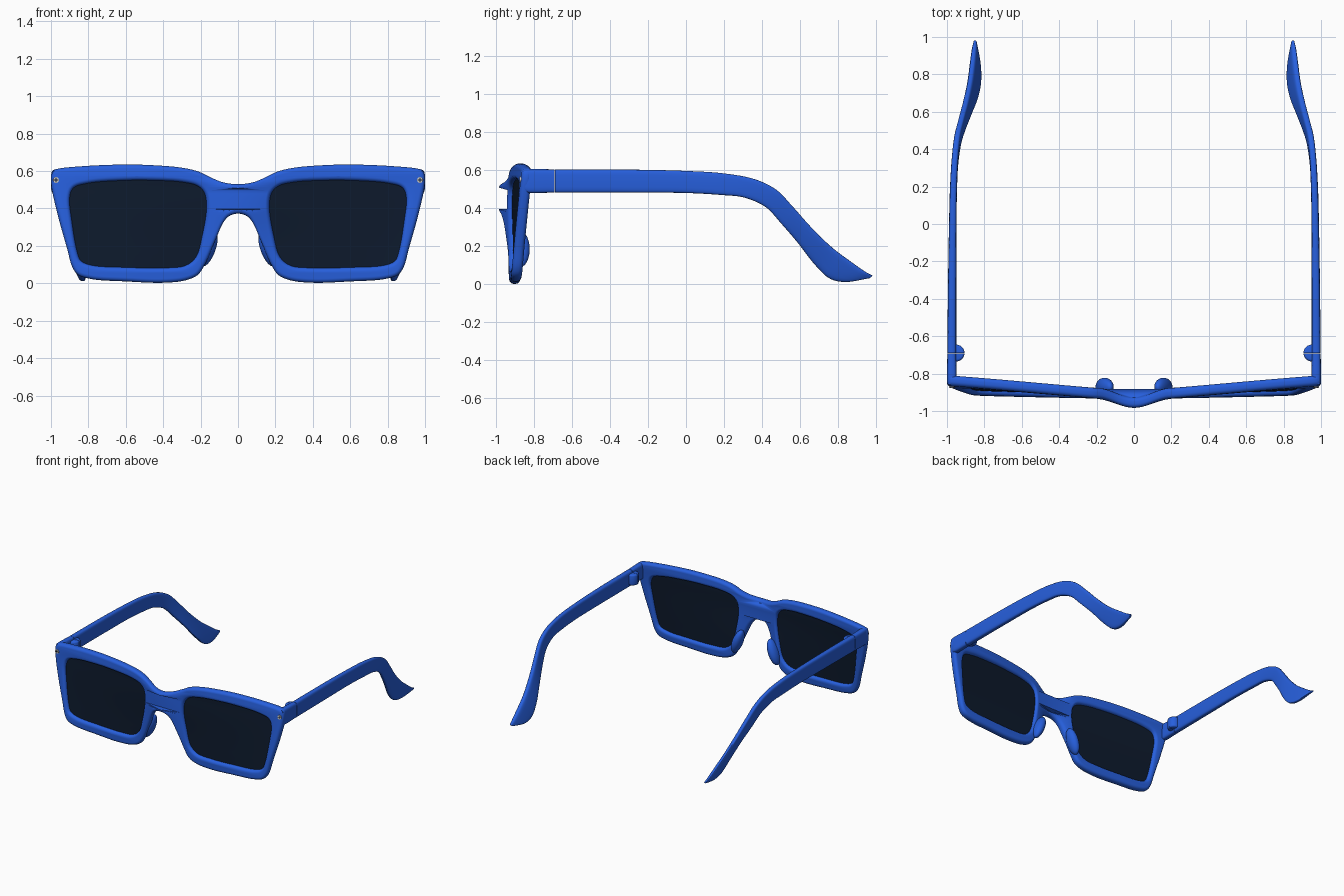
import bpy, bmesh, math
from mathutils import Vector, Matrix

if "Cube" in bpy.data.objects:
    bpy.data.objects.remove(bpy.data.objects["Cube"])


def material(name, color):
    m = bpy.data.materials.new(name)
    m.diffuse_color = (*color, 1)
    m.use_nodes = True
    m.node_tree.nodes["Principled BSDF"].inputs["Base Color"].default_value = m.diffuse_color
    return m


BLUE = material("blue_plastic", (0.02, 0.115, 0.72))
DARK = material("dark_lens", (0.004, 0.01, 0.025))


def smooth_path(pts, step, closed):
    """Centripetal Catmull-Rom through points of any dimension."""
    p = [Vector(q) for q in pts]
    n, out = len(p), []
    for i in range(n if closed else n - 1):
        b, c = p[i], p[(i + 1) % n]
        a = p[i - 1] if closed or i > 0 else b * 2 - c
        d = p[(i + 2) % n] if closed or i + 2 < n else c * 2 - b
        ab, bc, cd = [(v - u).length ** 0.5 for u, v in ((a, b), (b, c), (c, d))]
        m1 = (b - a) / ab * bc - (c - a) / (ab + bc) * bc + (c - b)
        m2 = (c - b) - (d - b) / (bc + cd) * bc + (d - c) / cd * bc
        k = max(2, round((c - b).length / step))
        for j in range(k):
            t = j / k
            out.append((2*t**3 - 3*t*t + 1) * b + (t**3 - 2*t*t + t) * m1
                       + (3*t*t - 2*t**3) * c + (t**3 - t*t) * m2)
    if not closed:
        out.append(p[-1])
    return out


def face_y(x, z):
    """Depth of the curved front at a given x and z."""
    x = abs(x)
    y = -0.905 + 0.065 * max(0, x - 0.2) / 0.75 * (0.2 + 0.8 * z / 0.6)
    if x < 0.2:
        y -= 0.025 * (1 + math.cos(math.pi * x / 0.2))
    return y


def add_object(name, bm, mat=None, mirror=False):
    bmesh.ops.recalc_face_normals(bm, faces=bm.faces)
    me = bpy.data.meshes.new(name)
    bm.to_mesh(me)
    bm.free()
    ob = bpy.data.objects.new(name, me)
    bpy.context.collection.objects.link(ob)
    if mat:
        me.materials.append(mat)
    if mirror:
        ob.modifiers.new("Mirror", 'MIRROR')
    return ob


def curved_plate(name, loops, mat, extrude, bevel, offset, dy=0, mirror=False):
    """Filled 2D outline with rounded edges, bent along the front."""
    cu = bpy.data.curves.new(name + "_outline", 'CURVE')
    cu.dimensions, cu.fill_mode = '2D', 'BOTH'
    cu.extrude, cu.bevel_depth, cu.bevel_resolution, cu.offset = extrude, bevel, 4, offset
    for loop in loops:
        s = cu.splines.new('POLY')
        s.points.add(len(loop) - 1)
        for pt, q in zip(s.points, loop):
            pt.co = (q[0], q[1], 0, 1)
        s.use_cyclic_u = True
    tmp = bpy.data.objects.new("tmp", cu)
    bpy.context.collection.objects.link(tmp)
    me = bpy.data.meshes.new_from_object(tmp.evaluated_get(bpy.context.evaluated_depsgraph_get()))
    bpy.data.objects.remove(tmp)
    bm = bmesh.new()
    bm.from_mesh(me)
    bmesh.ops.remove_doubles(bm, verts=bm.verts, dist=0.0002)
    for v in bm.verts:
        x, z, d = v.co
        v.co = (x, face_y(x, z) - d + dy, z)
    return add_object(name, bm, mat, mirror)


# Front frame with two lens openings
half = [(0.08, 0.54), (0.15, 0.568), (0.21, 0.597), (0.3, 0.618), (0.45, 0.631), (0.6, 0.635),
        (0.8, 0.628), (0.96, 0.613), (0.992, 0.602), (1.0, 0.575), (0.996, 0.51), (0.965, 0.37),
        (0.915, 0.19), (0.885, 0.085), (0.855, 0.045), (0.78, 0.022), (0.6, 0.01), (0.4, 0.003),
        (0.28, 0.016), (0.215, 0.045), (0.18, 0.095), (0.125, 0.22), (0.08, 0.322), (0.05, 0.358)]
outline = [(0, 0.53)] + half + [(0, 0.373)] + [(-x, z) for x, z in reversed(half)]
hole = [(0.6, 0.55), (0.8, 0.535), (0.88, 0.51), (0.9, 0.46), (0.888, 0.33), (0.86, 0.17),
        (0.84, 0.12), (0.78, 0.096), (0.6, 0.085), (0.4, 0.082), (0.28, 0.095), (0.225, 0.14),
        (0.19, 0.26), (0.168, 0.41), (0.18, 0.485), (0.215, 0.52), (0.3, 0.541), (0.45, 0.55)]
outer = smooth_path(outline, 0.015, True)
lens = smooth_path(hole, 0.015, True)
lens_left = [Vector((-q.x, q.y)) for q in reversed(lens)]
curved_plate("front_frame", [outer, lens, lens_left], BLUE, 0.006, 0.022, -0.022)

# Lenses
curved_plate("lens", [lens], DARK, 0.005, 0, 0.012, 0.0, True)


def loft(name, rows, step):
    """Rounded-box sections: y/z of top, y/z of bottom, x of top, x of bottom, half width."""
    bm, rings, n = bmesh.new(), [], 24
    for yt, zt, yb, zb, xt, xb, h in smooth_path(rows, step, False):
        top, bot = Vector((xt, yt, zt)), Vector((xb, yb, zb))
        mid, up = (top + bot) / 2, (top - bot) / 2
        side = Vector((1, 0, 0))
        ring = []
        for k in range(n):
            a = 2 * math.pi * k / n
            c, s = math.cos(a), math.sin(a)
            ring.append(bm.verts.new(mid + side * h * math.copysign(abs(c) ** 0.5, c)
                                     + up * math.copysign(abs(s) ** 0.5, s)))
        rings.append(ring)
    for r, q in zip(rings, rings[1:]):
        for k in range(n):
            bm.faces.new((r[k], r[(k + 1) % n], q[(k + 1) % n], q[k]))
    bm.faces.new(rings[0])
    bm.faces.new(rings[-1])
    return add_object(name, bm, BLUE, True)


# Hinge end pieces on the frame, then the folding temples
loft("end_piece", [(-0.858, 0.604, -0.858, 0.49, 0.974, 0.972, 0.022),
                   (-0.835, 0.607, -0.835, 0.482, 0.974, 0.974, 0.025),
                   (-0.692, 0.604, -0.692, 0.482, 0.974, 0.974, 0.024)], 0.03)
loft("temple", [(-0.689, 0.604, -0.689, 0.482, 0.974, 0.974, 0.024),
                (-0.3, 0.603, -0.3, 0.482, 0.972, 0.972, 0.022),
                (0.0, 0.596, 0.0, 0.48, 0.969, 0.969, 0.02),
                (0.2, 0.583, 0.18, 0.47, 0.965, 0.965, 0.019),
                (0.36, 0.553, 0.31, 0.455, 0.957, 0.957, 0.018),
                (0.475, 0.497, 0.42, 0.405, 0.945, 0.94, 0.018),
                (0.56, 0.41, 0.50, 0.32, 0.925, 0.915, 0.018),
                (0.66, 0.298, 0.59, 0.215, 0.9, 0.878, 0.018),
                (0.77, 0.192, 0.68, 0.1, 0.878, 0.843, 0.018),
                (0.87, 0.117, 0.76, 0.028, 0.865, 0.829, 0.018),
                (0.94, 0.068, 0.845, 0.012, 0.857, 0.83, 0.015),
                (0.982, 0.045, 0.965, 0.032, 0.851, 0.845, 0.007)], 0.025)

# Hinge knuckles, split at the fold line
for name, sign in (("hinge_front", -1), ("hinge_back", 1)):
    bm = bmesh.new()
    bmesh.ops.create_cone(bm, cap_ends=True, segments=40, radius1=0.045, radius2=0.045, depth=0.085,
                          matrix=Matrix.Translation((0.951, -0.69, 0.543)))
    rim = [e for e in bm.edges if abs(e.verts[0].co.z - e.verts[1].co.z) < 1e-4]
    bmesh.ops.bevel(bm, geom=rim, offset=0.012, segments=3, profile=0.5, affect='EDGES')
    for co, no in (((0, -0.69 + sign * 0.0015, 0), (0, -sign, 0)), ((0.975, 0, 0), (1, 0, 0))):
        cut = bmesh.ops.bisect_plane(bm, geom=bm.verts[:] + bm.edges[:] + bm.faces[:], plane_co=co,
                                     plane_no=no, clear_outer=True)
        bmesh.ops.holes_fill(bm, edges=[e for e in bm.edges if e.is_boundary])
    add_object(name, bm, BLUE, True)

# Nose pads
bm = bmesh.new()
bmesh.ops.create_uvsphere(bm, u_segments=32, v_segments=20, radius=1,
                          matrix=Matrix.Translation((0.157, -0.872, 0.185))
                          @ Matrix.Rotation(math.radians(-20), 4, 'Y')
                          @ Matrix.Diagonal((0.037, 0.05, 0.1, 1)))
add_object("nose_pad", bm, BLUE, True)

# Corner screws with crossed slots
sx, sz = 0.973, 0.552
sy = face_y(sx, sz) - 0.027
bm = bmesh.new()
bmesh.ops.create_cone(bm, cap_ends=True, segments=24, radius1=0.016, radius2=0.016, depth=0.012,
                      matrix=Matrix.Translation((sx, sy, sz)) @ Matrix.Rotation(math.pi / 2, 4, 'X'))
add_object("screw", bm, None, True)
bm = bmesh.new()
for size in ((0.026, 0.014, 0.004, 1), (0.004, 0.014, 0.026, 1)):
    bmesh.ops.create_cube(bm, size=1, matrix=Matrix.Translation((sx, sy, sz)) @ Matrix.Diagonal(size))
add_object("screw_slot", bm, DARK, True)

# Smooth shading that keeps hard edges
for ob in bpy.context.scene.objects:
    ob.select_set(True)
    bpy.context.view_layer.objects.active = ob
bpy.ops.object.shade_smooth_by_angle(angle=math.radians(40))
